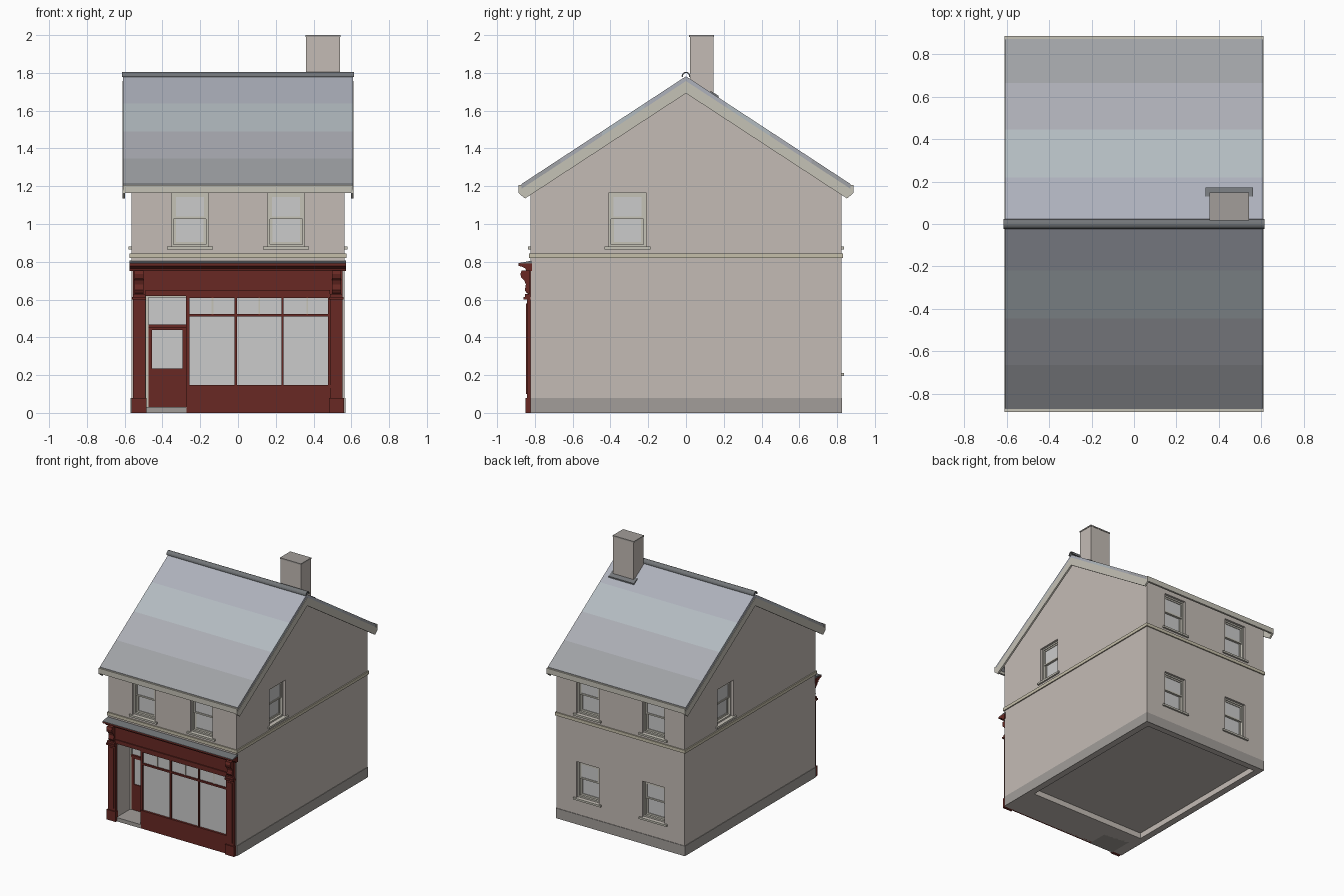
import bpy, bmesh, math
from mathutils import Matrix

if "Cube" in bpy.data.objects:
    bpy.data.objects.remove(bpy.data.objects["Cube"])


def material(name, r, g, b):
    m = bpy.data.materials.new(name)
    m.diffuse_color = (r, g, b, 1)
    m.use_nodes = True
    m.node_tree.nodes["Principled BSDF"].inputs["Base Color"].default_value = m.diffuse_color
    return m


RENDER = material("warm_render", .55, .50, .46)
PLINTH = material("plinth_grey", .36, .34, .32)
STONE = material("pale_stone", .56, .52, .40)
TRIM = material("trim_paint", .56, .54, .47)
RED = material("oxblood_paint", .14, .022, .017)
LEAD = material("lead", .17, .18, .19)
SLATES = [material(f"slate_{i}", *c) for i, c in enumerate(
    [(.42, .44, .50), (.45, .50, .53), (.41, .42, .46), (.35, .36, .38)])]
GLASS = None


def finish(name, bm, mat):
    bmesh.ops.recalc_face_normals(bm, faces=bm.faces)
    me = bpy.data.meshes.new(name)
    bm.to_mesh(me)
    bm.free()
    ob = bpy.data.objects.new(name, me)
    bpy.context.collection.objects.link(ob)
    if mat:
        me.materials.append(mat)
    return ob


def boxes(name, items, mat=None, mtx=Matrix()):
    """One object from boxes given as (x0, x1, y0, y1, z0, z1)."""
    bm = bmesh.new()
    for x0, x1, y0, y1, z0, z1 in items:
        m = Matrix.Translation(((x0 + x1) / 2, (y0 + y1) / 2, (z0 + z1) / 2))
        m = mtx @ m @ Matrix.Diagonal((x1 - x0, y1 - y0, z1 - z0, 1))
        bmesh.ops.create_cube(bm, size=1, matrix=m)
    return finish(name, bm, mat)


def prism(name, pts, spans, mat):
    """Extrude a (y, z) outline along x over each (x0, x1) span."""
    bm = bmesh.new()
    for x0, x1 in spans:
        f = bm.faces.new([bm.verts.new((x0, y, z)) for y, z in pts])
        r = bmesh.ops.extrude_face_region(bm, geom=[f])
        vs = [v for v in r["geom"] if isinstance(v, bmesh.types.BMVert)]
        bmesh.ops.translate(bm, verts=vs, vec=(x1 - x0, 0, 0))
    return finish(name, bm, mat)


def ring(x0, x1, z0, z1, t, y0, y1):
    """Four boxes framing a rectangle in the xz plane."""
    return [(x0, x0 + t, y0, y1, z0, z1), (x1 - t, x1, y0, y1, z0, z1),
            (x0 + t, x1 - t, y0, y1, z0, z0 + t), (x0 + t, x1 - t, y0, y1, z1 - t, z1)]


W, D, SLOPE = .565, .823, .655
WW, WH = .098, .287  # sash window half width and height

# window placements: x, y, sill height, turn
windows = [("front", x, -D, .88, 0) for x in (-.255, .255)]
windows += [("back", x, D, z, 180) for x in (-.29, .29) for z in (.21, .88)]
windows += [("right", W, -.31, .88, 90), ("left", -W, .31, .88, -90)]

# gabled body with window reveals, shop opening and underside pocket cut out
eave = 1.75 - SLOPE * D
body = prism("house_walls", [(-D, 0), (D, 0), (D, eave), (0, 1.75), (-D, eave)],
             [(-W, W)], RENDER)
cutters = [boxes("cut_shop", [(-.487, .487, -1, -.64, .02, .62)]),
           boxes("cut_floor", [(-.515, .515, -.54, .775, -.1, .045)])]


def sash_window(side, x, y, z, turn):
    m = Matrix.Translation((x, y, z)) @ Matrix.Rotation(math.radians(turn), 4, 'Z')
    cutters.append(boxes("cut_window", [(-WW, WW, -.1, .055, 0, WH)], None, m))
    mid = .155
    parts = ring(-WW, WW, 0, WH, .012, .018, .055)
    parts += ring(-WW + .012, WW - .012, mid - .008, WH - .012, .012, .024, .036)
    parts += ring(-WW + .012, WW - .012, .012, mid + .006, .014, .036, .05)
    boxes(f"{side}_window_sashes", parts, TRIM, m)
    boxes(f"{side}_window_glass", [(-.08, .08, .029, .032, mid, WH - .02),
                                   (-.08, .08, .042, .045, .02, mid)], GLASS, m)
    boxes(f"{side}_window_sill", [(-.122, .122, -.014, .03, -.015, 0)], TRIM, m)


for w in windows:
    sash_window(*w)

for c in cutters:
    c.hide_render = True
    mod = body.modifiers.new("cut", 'BOOLEAN')
    mod.operation, mod.object, mod.solver = 'DIFFERENCE', c, 'EXACT'
bpy.context.view_layer.objects.active = body
for mod in list(body.modifiers):
    bpy.ops.object.modifier_apply(modifier=mod.name)
for c in cutters:
    bpy.data.objects.remove(c)

# plinth and string course
boxes("plinth", [(s * W - .004, s * W + .004, -D, D, 0, .08) for s in (-1, 1)]
      + [(-W - .004, W + .004, D - .004, D + .004, 0, .08)], PLINTH)
E = .009
boxes("string_course", [(-W - E, W + E, s * D - E, s * D + E, .82, .845) for s in (-1, 1)]
      + [(s * W - E, s * W + E, -D, D, .82, .845) for s in (-1, 1)], STONE)

# roof: four slate bands on each slope
ys = [0, .22, .445, .665, .872]
for s, side in ((-1, "front"), (1, "back")):
    for i, mat in enumerate(SLATES):
        a, b = ys[i], ys[i + 1]
        za, zb = 1.782 - SLOPE * a, 1.782 - SLOPE * b
        prism(f"{side}_slate_band", [(s * a, za), (s * b, zb), (s * b, zb - .026),
                                     (s * a, za - .026)], [(-.608, .608)], mat)
    boxes(f"{side}_eaves_fascia", [(-.61, .61, min(s * .87, s * .886), max(s * .87, s * .886),
                                    1.165, 1.207)], TRIM)

# verge boards
prism("verge_boards", [(0, 1.757), (-.885, 1.177), (-.885, 1.162), (-.852, 1.135), (0, 1.692),
                       (.852, 1.135), (.885, 1.162), (.885, 1.177)],
      [(-.612, -.598), (.598, .612)], TRIM)

# half-round ridge tile
arc = [math.radians(-15 + 210 * i / 12) for i in range(13)]
ridge = [(.023 * math.cos(t), 1.783 + .023 * math.sin(t)) for t in arc]
ridge += [(.016 * math.cos(t), 1.783 + .016 * math.sin(t)) for t in reversed(arc)]
prism("ridge_tile", ridge, [(-.615, .615)], LEAD)

# chimney
boxes("chimney_stack", [(.36, .54, .02, .145, 1.6, 1.99)], RENDER)
boxes("chimney_cap", [(.357, .543, .017, .148, 1.99, 2.0)], PLINTH)
prism("chimney_flashing", [(.13, 1.705), (.172, 1.679), (.172, 1.665), (.13, 1.69)],
      [(.338, .562)], LEAD)

# shopfront pilasters with plinth blocks and capitals
sides = [(-.557, -.49), (.487, .554)]
boxes("pilasters", [(a, b, -.842, -.82, 0, .62) for a, b in sides]
      + [(a + .014, b - .014, -.846, -.84, .1, .58) for a, b in sides], RED)
boxes("pilaster_blocks", [(a - .006, b + .006, -.85, -.82, 0, .08) for a, b in sides], RED)
boxes("pilaster_capitals", [(a - .004, b + .004, -.86, -.82, .6, .614) for a, b in sides]
      + [(a, b, -.852, -.82, .614, .63) for a, b in sides], RED)

# scrolled brackets
prism("scroll_brackets", [(-.82, .63), (-.845, .635), (-.853, .65), (-.848, .68), (-.855, .7),
                          (-.872, .715), (-.877, .735), (-.87, .755), (-.82, .755)],
      [(a + .01, b - .01) for a, b in sides], RED)

# shop sign board and cornice
boxes("sign_board", [(-.557, .554, -.832, -.82, .62, .77), (-.49, .487, -.84, -.82, .62, .65)], RED)
prism("cornice", [(-.815, .75), (-.845, .75), (-.85, .765), (-.872, .775), (-.886, .778),
                  (-.886, .79), (-.815, .792)], [(-.575, .572)], RED)
prism("cornice_lead", [(-.886, .79), (-.886, .793), (-.815, .806), (-.815, .79)],
      [(-.574, .571)], LEAD)

# shop window: low panel, frame, mullions and transom
boxes("stall_riser", [(-.275, .49, -.834, -.81, 0, .135), (-.275, .49, -.84, -.8, .132, .147),
                      (-.275, -.258, -.81, -.64, .0, .14)], RED)
bars = [(-.275, -.256, -.834, -.81, 0, .62), (.476, .49, -.834, -.81, .14, .62),
        (-.275, .49, -.834, -.81, .609, .625), (-.256, .48, -.834, -.81, .509, .523)]
bars += [(x - .006, x + .006, -.834, -.81, .14, .615) for x in (-.012, .236)]
bars += [(-.275, -.258, -.81, -.64, .605, .62), (-.275, -.258, -.655, -.63, .02, .62)]
boxes("shop_window_frame", bars, RED)
boxes("shop_window_glass", [(-.26, .48, -.823, -.819, .14, .615),
                            (-.268, -.264, -.815, -.65, .14, .61)], GLASS)
boxes("top_light_bars", [(x - .004, x + .004, -.828, -.818, .52, .612)
                         for x in (-.135, .112, .367)], TRIM)

# recessed doorway
boxes("door_step", [(-.487, -.272, -.835, -.63, 0, .03)], PLINTH)
boxes("door_frame", [(-.487, -.475, -.665, -.635, .03, .62), (-.475, -.275, -.665, -.635, .61, .62)],
      TRIM)
boxes("door_transom", [(-.475, -.275, -.668, -.635, .452, .468)], RED)
boxes("shop_door", [(-.475, -.275, -.66, -.64, .03, .235), (-.475, -.275, -.66, -.64, .44, .455),
                    (-.475, -.455, -.66, -.64, .235, .44), (-.295, -.275, -.66, -.64, .235, .44)],
      RED)
boxes("door_glass", [(-.457, -.293, -.652, -.647, .233, .442),
                     (-.475, -.275, -.652, -.647, .468, .61)], GLASS)
